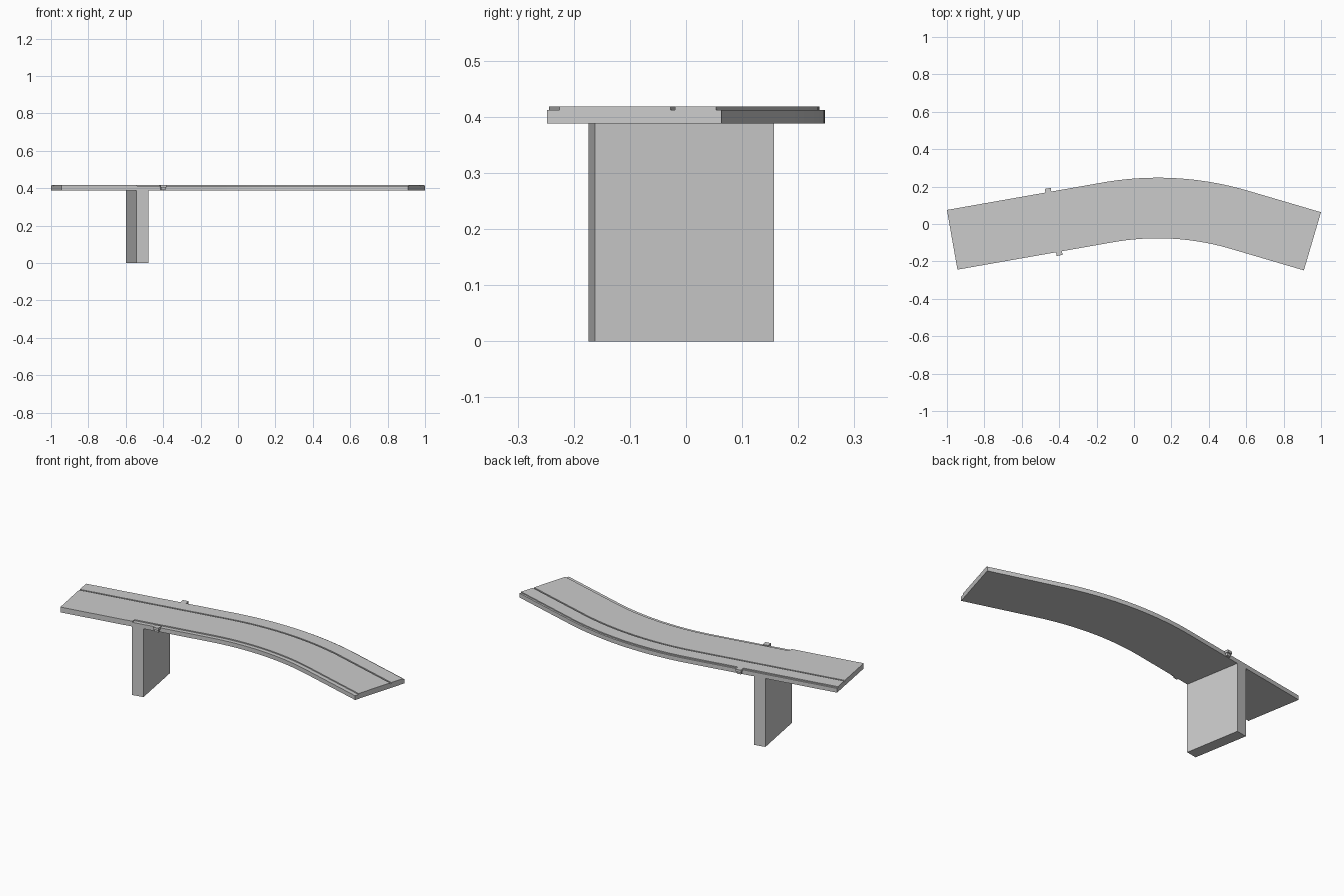
import bpy, bmesh
from math import sin, cos, tan, radians
from mathutils import Vector

if "Cube" in bpy.data.objects:
    bpy.data.objects.remove(bpy.data.objects["Cube"])

# Centreline: straight, circular bend, straight
A1, A2, R = radians(10), radians(-16.4), 1.54
START, END = Vector((-0.972, -0.0845)), Vector((0.954, -0.0925))
d1, d2 = Vector((cos(A1), sin(A1))), Vector((cos(A2), sin(A2)))
w = END - START
L1 = (w.x * d2.y - w.y * d2.x) / (d1.x * d2.y - d1.y * d2.x)
corner = START + d1 * L1
T = R * tan((A1 - A2) / 2)
S1 = L1 - T
S2 = S1 + R * (A1 - A2)
TOTAL = S2 + (END - corner).length - T


def station(s):
    """Point and left-hand normal at distance s along the road."""
    if s < S1:
        p, a = START + d1 * s, A1
    elif s < S2:
        a = A1 - (s - S1) / R
        c = START + d1 * S1 - R * Vector((-sin(A1), cos(A1)))
        p = c + R * Vector((-sin(a), cos(a)))
    else:
        p, a = corner + d2 * (T + s - S2), A2
    return p, Vector((-sin(a), cos(a)))


def sweep(name, o0, o1, z0, z1, s0=0.0, s1=TOTAL, n=24):
    """Rectangular section between two side offsets, run along the road."""
    bend = [S1 + (S2 - S1) * i / n for i in range(n + 1)]
    stops = [s0] + [s for s in bend if s0 < s < s1] + [s1]
    bm = bmesh.new()
    rings = []
    for s in stops:
        p, nrm = station(s)
        rings.append([bm.verts.new((*(p + nrm * o), z))
                      for o, z in ((o0, z0), (o1, z0), (o1, z1), (o0, z1))])
    for a, b in zip(rings, rings[1:]):
        for i in range(4):
            j = (i + 1) % 4
            bm.faces.new((a[i], a[j], b[j], b[i]))
    bm.faces.new(rings[0])
    bm.faces.new(rings[-1][::-1])
    bmesh.ops.recalc_face_normals(bm, faces=bm.faces)
    me = bpy.data.meshes.new(name)
    bm.to_mesh(me)
    bm.free()
    ob = bpy.data.objects.new(name, me)
    bpy.context.collection.objects.link(ob)
    return ob


H = 0.162                      # half width of the deck
BASE, MID, TOP = 0.388, 0.412, 0.418

# Deck slab and the raised surfaces either side of the groove
sweep("deck_slab", -H, H, BASE, MID)
sweep("walkway_strip", 0.076, H - 0.010, MID, TOP)
sweep("road_surface", -H + 0.023, 0.0675, MID, TOP)

# Wider shoulder before the front ledge begins
sweep("front_shoulder", -H, -H + 0.023, MID, TOP, 0, 0.41)

# Small side brackets, one on each edge
for name, side in (("back_bracket", 1), ("front_bracket", -1)):
    a, b = sorted((side * (H - 0.012), side * (H + 0.02)))
    sweep(name + "_cap", a, b, 0.404, TOP, 0.535, 0.567)
    a, b = sorted((side * (H - 0.005), side * (H + 0.012)))
    sweep(name + "_stem", a, b, 0.390, 0.404, 0.539, 0.563)

# Pier wall, square to the road
s_pier = 0.439
sweep("pier_wall", -H, H, 0.0, BASE, s_pier - 0.0325, s_pier + 0.0325)
